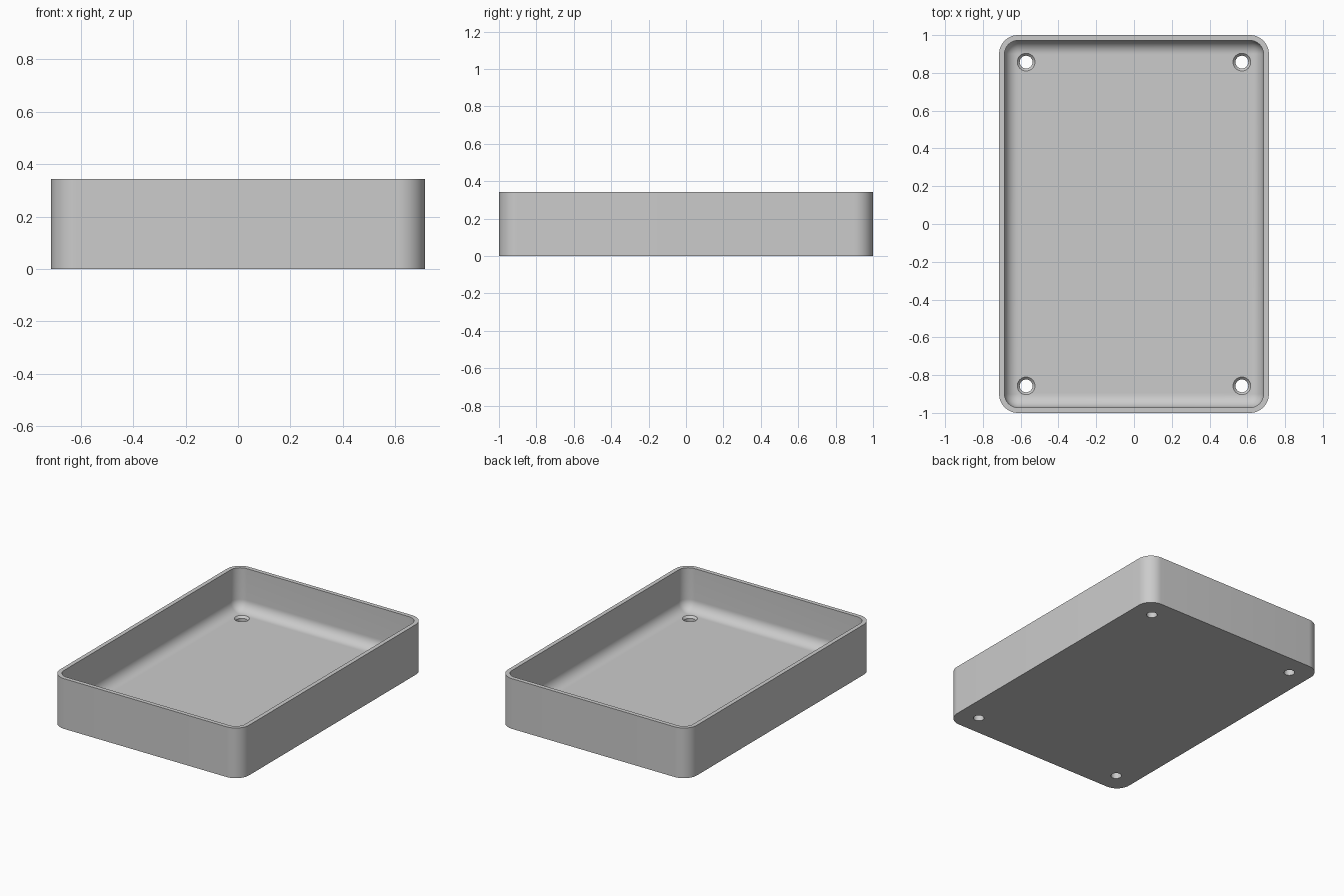
import bpy
import bmesh
from math import sin, cos, pi

if "Cube" in bpy.data.objects:
    bpy.data.objects.remove(bpy.data.objects["Cube"], do_unlink=True)

# Main sizes
HALF_X, HALF_Y, HEIGHT = 0.714, 1.0, 0.343
CORNER = 0.1
WALL = 0.0286
FLOOR = 0.057
FILLET = CORNER - WALL
STEPS = 12

grey = bpy.data.materials.new("plain grey")
grey.use_nodes = True
grey.diffuse_color = (0.6, 0.6, 0.6, 1)
grey.node_tree.nodes["Principled BSDF"].inputs["Base Color"].default_value = (0.6, 0.6, 0.6, 1)


def rounded_ring(bm, inset, z):
    """Ring of vertices around a rounded rectangle."""
    r = CORNER - inset
    ring = []
    for q, (sx, sy) in enumerate([(1, 1), (-1, 1), (-1, -1), (1, -1)]):
        cx, cy = sx * (HALF_X - CORNER), sy * (HALF_Y - CORNER)
        for i in range(STEPS + 1):
            a = (q + i / STEPS) * pi / 2
            ring.append(bm.verts.new((cx + r * cos(a), cy + r * sin(a), z)))
    return ring


def loft(bm, rings):
    """Bridge neighbouring rings with quads."""
    for low, high in zip(rings, rings[1:]):
        n = len(low)
        for i in range(n):
            j = (i + 1) % n
            bm.faces.new((low[i], low[j], high[j], high[i]))


def make_object(name, bm):
    bmesh.ops.remove_doubles(bm, verts=bm.verts, dist=1e-5)
    bmesh.ops.recalc_face_normals(bm, faces=bm.faces)
    mesh = bpy.data.meshes.new(name)
    bm.to_mesh(mesh)
    bm.free()
    mesh.materials.append(grey)
    obj = bpy.data.objects.new(name, mesh)
    bpy.context.collection.objects.link(obj)
    return obj


# Tray: outer wall, rim, inner wall and rounded floor edge
bm = bmesh.new()
profile = [(0, 0), (0, HEIGHT), (WALL, HEIGHT)]
for i in range(STEPS + 1):
    a = i / STEPS * pi / 2
    profile.append((CORNER - FILLET * cos(a), FLOOR + FILLET * (1 - sin(a))))
rings = [rounded_ring(bm, inset, z) for inset, z in profile]
loft(bm, rings)
bm.faces.new(rings[0])
bm.faces.new([rings[-1][q * (STEPS + 1)] for q in range(4)])
tray = make_object("tray", bm)

# Screw hole cutters: narrow bore with a countersunk top
bm = bmesh.new()
for x in (-0.571, 0.571):
    for y in (-0.857, 0.857):
        rings = []
        for r, z in [(0.034, -0.05), (0.034, FLOOR - 0.014), (0.047, FLOOR), (0.047, FLOOR + 0.02)]:
            rings.append([bm.verts.new((x + r * cos(k * pi / 16), y + r * sin(k * pi / 16), z))
                          for k in range(32)])
        loft(bm, rings)
        bm.faces.new(rings[0])
        bm.faces.new(rings[-1])
cutter = make_object("screw_hole_cutter", bm)
cutter.hide_render = True

cut = tray.modifiers.new("screw holes", 'BOOLEAN')
cut.operation = 'DIFFERENCE'
cut.solver = 'EXACT'
cut.object = cutter

bpy.ops.object.select_all(action='DESELECT')
tray.select_set(True)
bpy.context.view_layer.objects.active = tray
bpy.ops.object.modifier_apply(modifier=cut.name)
bpy.data.objects.remove(cutter, do_unlink=True)
bpy.ops.object.shade_smooth_by_angle(angle=pi / 6)
